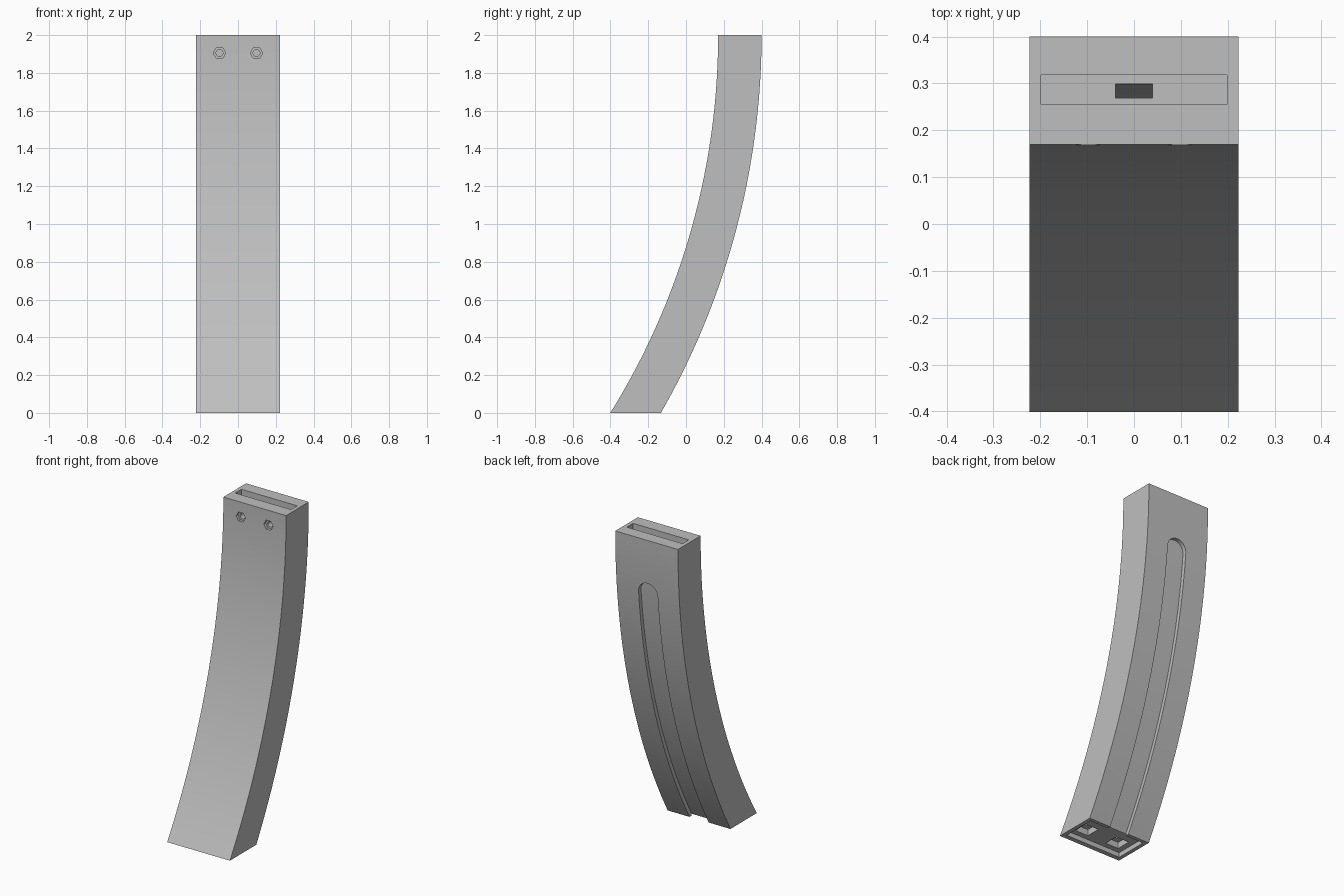
import bpy, bmesh, math
from mathutils import Matrix

if "Cube" in bpy.data.objects:
    bpy.data.objects.remove(bpy.data.objects["Cube"])

CENTRE_Y, TOP = -3.62, 2.0      # centre of the concentric bend
R_FRONT, R_BACK = 3.79, 4.02

grey = bpy.data.materials.new("plain grey")
grey.use_nodes = True
colour = (0.52, 0.52, 0.52, 1)
grey.diffuse_color = colour
grey.node_tree.nodes["Principled BSDF"].inputs["Base Color"].default_value = colour


def finish(name, bm):
    bmesh.ops.recalc_face_normals(bm, faces=bm.faces)
    mesh = bpy.data.meshes.new(name)
    bm.to_mesh(mesh)
    bm.free()
    ob = bpy.data.objects.new(name, mesh)
    bpy.context.collection.objects.link(ob)
    mesh.materials.append(grey)
    return ob


def bent_bar(name, levels, width, r_in, r_out):
    """Rectangular bar following the bend; width(z) gives its half width."""
    bm = bmesh.new()
    rings = []
    for z in levels:
        w = width(z)
        y0, y1 = (CENTRE_Y + math.sqrt(r * r - (TOP - z) ** 2) for r in (r_in, r_out))
        rings.append([bm.verts.new(p) for p in
                      ((-w, y0, z), (w, y0, z), (w, y1, z), (-w, y1, z))])
    for a, b in zip(rings, rings[1:]):
        for i in range(4):
            j = (i + 1) % 4
            bm.faces.new((a[i], a[j], b[j], b[i]))
    bm.faces.new(rings[0])
    bm.faces.new(rings[-1])
    return finish(name, bm)


def box(name, x, y, z):
    """Box from (low, high) ranges."""
    bm = bmesh.new()
    spans = (x, y, z)
    mid = Matrix.Translation([(a + b) / 2 for a, b in spans])
    size = Matrix.Diagonal([b - a for a, b in spans] + [1])
    bmesh.ops.create_cube(bm, size=1, matrix=mid @ size)
    return finish(name, bm)


def rod(name, radius, length, sides, centre, along_y=False):
    bm = bmesh.new()
    turn = Matrix.Rotation(math.pi / 2, 4, 'X') if along_y else Matrix()
    # the half turn step gives a six-sided rod points at its left and right
    spin = Matrix.Rotation(math.pi / 2, 4, 'Z')
    bmesh.ops.create_cone(bm, cap_ends=True, segments=sides, radius1=radius,
                          radius2=radius, depth=length,
                          matrix=Matrix.Translation(centre) @ turn @ spin)
    return finish(name, bm)


def cut(target, cutter):
    cutter.hide_render = True
    mod = target.modifiers.new("cut", 'BOOLEAN')
    mod.operation, mod.solver, mod.object = 'DIFFERENCE', 'EXACT', cutter
    bpy.context.view_layer.objects.active = target
    bpy.ops.object.modifier_apply(modifier=mod.name)
    bpy.data.objects.remove(cutter)


def steps(low, high, count):
    return [low + (high - low) * i / count for i in range(count + 1)]


# curved body
body = bent_bar("curved_body", steps(0, TOP, 40), lambda z: 0.223, R_FRONT, R_BACK)

# round-topped groove down the back
R_END, Z_END = 0.068, 1.65
arch = [Z_END + R_END * math.sin(a) for a in steps(0, math.pi / 2 - 0.03, 10)]


def groove_width(z):
    return math.sqrt(R_END ** 2 - max(0, z - Z_END) ** 2)


cut(body, bent_bar("groove_cutter", steps(-0.05, Z_END, 36)[:-1] + arch,
                   groove_width, R_BACK - 0.025, R_BACK + 0.05))

# top slot and the narrow channel leading down from it
cut(body, box("slot_cutter", (-0.198, 0.198), (0.255, 0.318), (1.84, 2.1)))
cut(body, bent_bar("channel_cutter", steps(0.3, 1.9, 30), lambda z: 0.04,
                   R_FRONT + 0.102, R_FRONT + 0.132))

# shallow pocket in the base
cut(body, box("base_cutter", (-0.198, 0.198), (-0.37, -0.155), (-0.1, 0.03)))

for side in (-1, 1):
    # stepped bolt holes at the top of the front
    x = side * 0.098
    cut(body, rod("nut_cutter", 0.033, 0.1, 6, (x, 0.137, 1.905), True))
    cut(body, rod("bolt_cutter", 0.018, 0.18, 20, (x, 0.2, 1.905), True))
    # square sockets with a screw hole in the base
    x = side * 0.115
    cut(body, box("socket_cutter", (x - 0.047, x + 0.047), (-0.335, -0.241), (-0.1, 0.07)))
    cut(body, rod("screw_cutter", 0.016, 0.14, 16, (x, -0.288, 0.08)))

bpy.ops.object.select_all(action='DESELECT')
body.select_set(True)
bpy.context.view_layer.objects.active = body
bpy.ops.object.shade_smooth_by_angle(angle=math.radians(25))
